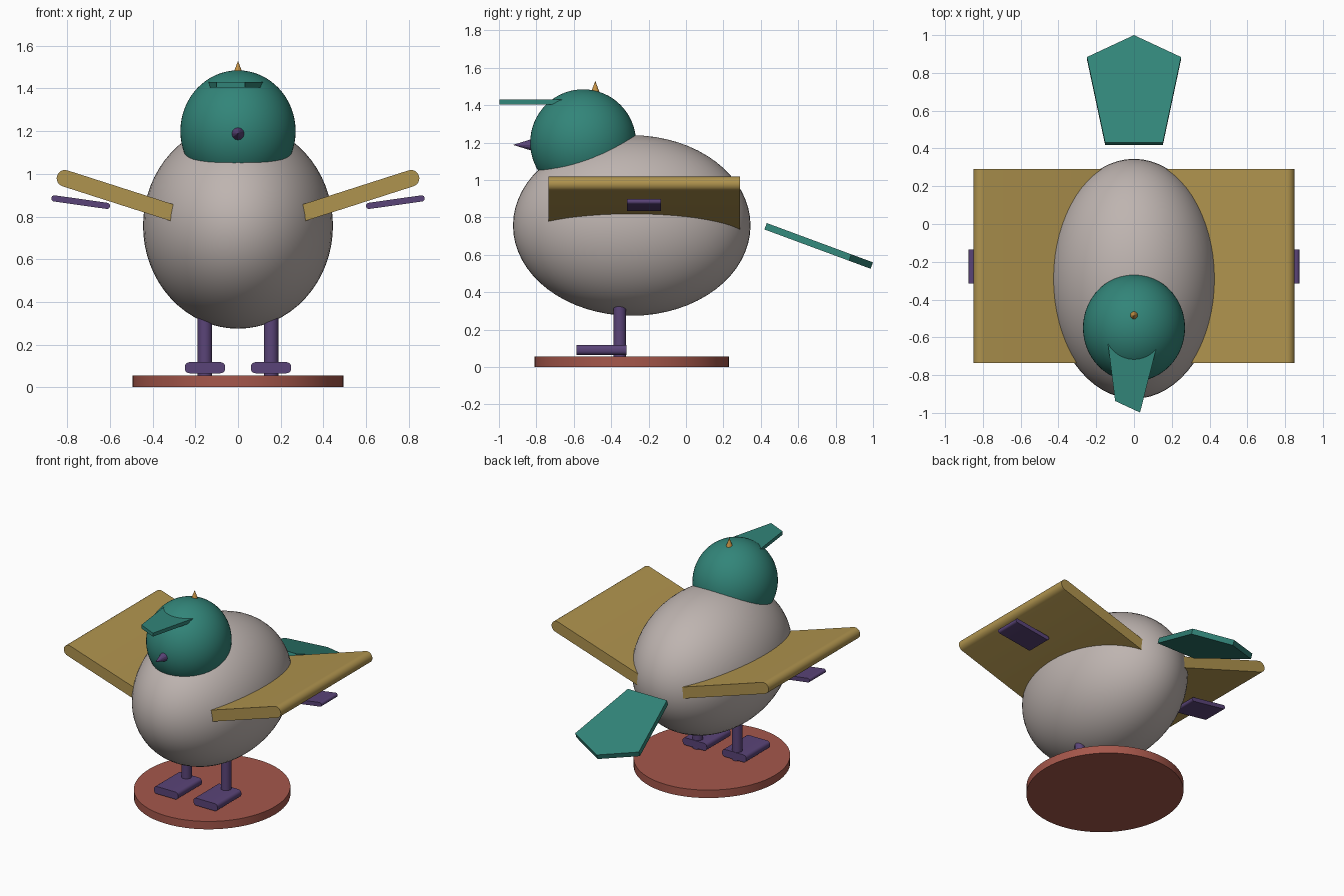
import bpy, bmesh, math
from mathutils import Vector

if "Cube" in bpy.data.objects:
    bpy.data.objects.remove(bpy.data.objects["Cube"])


def material(name, r, g, b):
    m = bpy.data.materials.new(name)
    lin = [((c / 255 + 0.055) / 1.055) ** 2.4 for c in (r, g, b)]
    m.diffuse_color = (*lin, 1)
    m.use_nodes = True
    m.node_tree.nodes["Principled BSDF"].inputs["Base Color"].default_value = m.diffuse_color
    return m


GREY = material("warm grey", 190, 180, 176)
TEAL = material("teal", 50, 133, 121)
TAN = material("mustard", 175, 147, 78)
PURPLE = material("purple", 90, 68, 120)
RED = material("brick red", 165, 87, 75)
ORANGE = material("amber", 198, 146, 68)


def finish(ob, name, mat, smooth=True):
    ob.name = name
    ob.data.materials.append(mat)
    if smooth:
        bpy.ops.object.select_all(action='DESELECT')
        ob.select_set(True)
        bpy.context.view_layer.objects.active = ob
        bpy.ops.object.shade_smooth_by_angle(angle=math.radians(35))
    return ob


def ellipsoid(name, centre, radii, mat):
    bpy.ops.mesh.primitive_uv_sphere_add(segments=64, ring_count=32, location=centre)
    ob = bpy.context.object
    ob.scale = radii
    return finish(ob, name, mat)


def cone(name, centre, r1, r2, depth, mat, rot=(0, 0, 0), sides=32, scale_y=1, smooth=True):
    bpy.ops.mesh.primitive_cone_add(vertices=sides, radius1=r1, radius2=r2,
                                    depth=depth, location=centre, rotation=rot)
    ob = bpy.context.object
    ob.scale.y = scale_y
    return finish(ob, name, mat, smooth)


def prism(name, points, offset, mat, smooth=False):
    """Extrude a closed outline of 3D points along an offset."""
    bm = bmesh.new()
    face = bm.faces.new([bm.verts.new(p) for p in points])
    ext = bmesh.ops.extrude_face_region(bm, geom=[face])
    moved = [v for v in ext["geom"] if isinstance(v, bmesh.types.BMVert)]
    bmesh.ops.translate(bm, verts=moved, vec=Vector(offset))
    bmesh.ops.recalc_face_normals(bm, faces=bm.faces[:])
    me = bpy.data.meshes.new(name)
    bm.to_mesh(me)
    bm.free()
    ob = bpy.data.objects.new(name, me)
    bpy.context.collection.objects.link(ob)
    return finish(ob, name, mat, smooth)


def slab(name, start, end, thick, y0, y1, side, mat, radius=None, round_start=True):
    """Board seen end-on from start to end (x, z), rounded edges, running y0 to y1."""
    a, b = Vector(start), Vector(end)
    d = (b - a).normalized()
    n = Vector((-d.y, d.x))
    h, r = thick / 2, radius or thick / 2
    pts = []
    for corner, sx, sy, ang in ((b, -1, -1, -90), (b, -1, 1, 0), (a, 1, 1, 90), (a, 1, -1, 180)):
        if corner is a and not round_start:
            pts.append(a + n * h * sy)
            continue
        c = corner + d * r * sx + n * (h - r) * sy
        for i in range(7):
            t = math.radians(ang + i * 15)
            p = c + d * r * math.cos(t) + n * r * math.sin(t)
            if not pts or (p - pts[-1]).length > 1e-5:
                pts.append(p)
    if (pts[0] - pts[-1]).length < 1e-5:
        pts.pop()
    return prism(name, [(side * p.x, y0, p.y) for p in pts], (0, y1 - y0, 0), mat, True)


# Body, head, beak and crest
ellipsoid("body", (0, -0.29, 0.757), (0.445, 0.635, 0.4825), GREY)
ellipsoid("head", (0, -0.55, 1.2), (0.27, 0.283, 0.285), TEAL)
cone("beak", (0, -0.865, 1.188), 0.037, 0, 0.12, PURPLE, (math.pi / 2, 0, 0), 12, smooth=False)
cone("crest", (0, -0.485, 1.495), 0.026, 0, 0.07, ORANGE, sides=12, smooth=False)

# Cap visor, slightly turned to one side
visor = [(-0.142, -0.60), (-0.10, -0.937), (0.032, -0.998), (0.133, -0.60)]
prism("visor", [(x, y, 1.43) for x, y in visor], (0, 0, -0.025), TEAL)

# Sloping tail plate
tail = [(-0.153, 0.432), (0.153, 0.432), (0.249, 0.884), (0, 1.0), (-0.249, 0.884)]
prism("tail", [(x, y, 0.77 - 0.37 * (y - 0.432)) for x, y in tail],
      (0, -0.013, -0.034), TEAL)

# Mirrored wings, wing pads, legs and feet
for side, label in ((-1, "left"), (1, "right")):
    slab(label + "_wing", (0.10, 0.751), (0.848, 0.991), 0.078, -0.735, 0.29,
         side, TAN, round_start=False)
    slab(label + "_wing_pad", (0.60, 0.848), (0.875, 0.887), 0.029, -0.315, -0.134, side, PURPLE)
    cone(label + "_leg", (side * 0.155, -0.354, 0.22), 0.034, 0.034, 0.34, PURPLE)
    slab(label + "_foot", (0.06, 0.0915), (0.249, 0.0915), 0.052, -0.585, -0.318,
         side, PURPLE, radius=0.022)

# Oval base
cone("base", (0, -0.29, 0.028), 0.494, 0.494, 0.056, RED, sides=64, scale_y=1.05)
